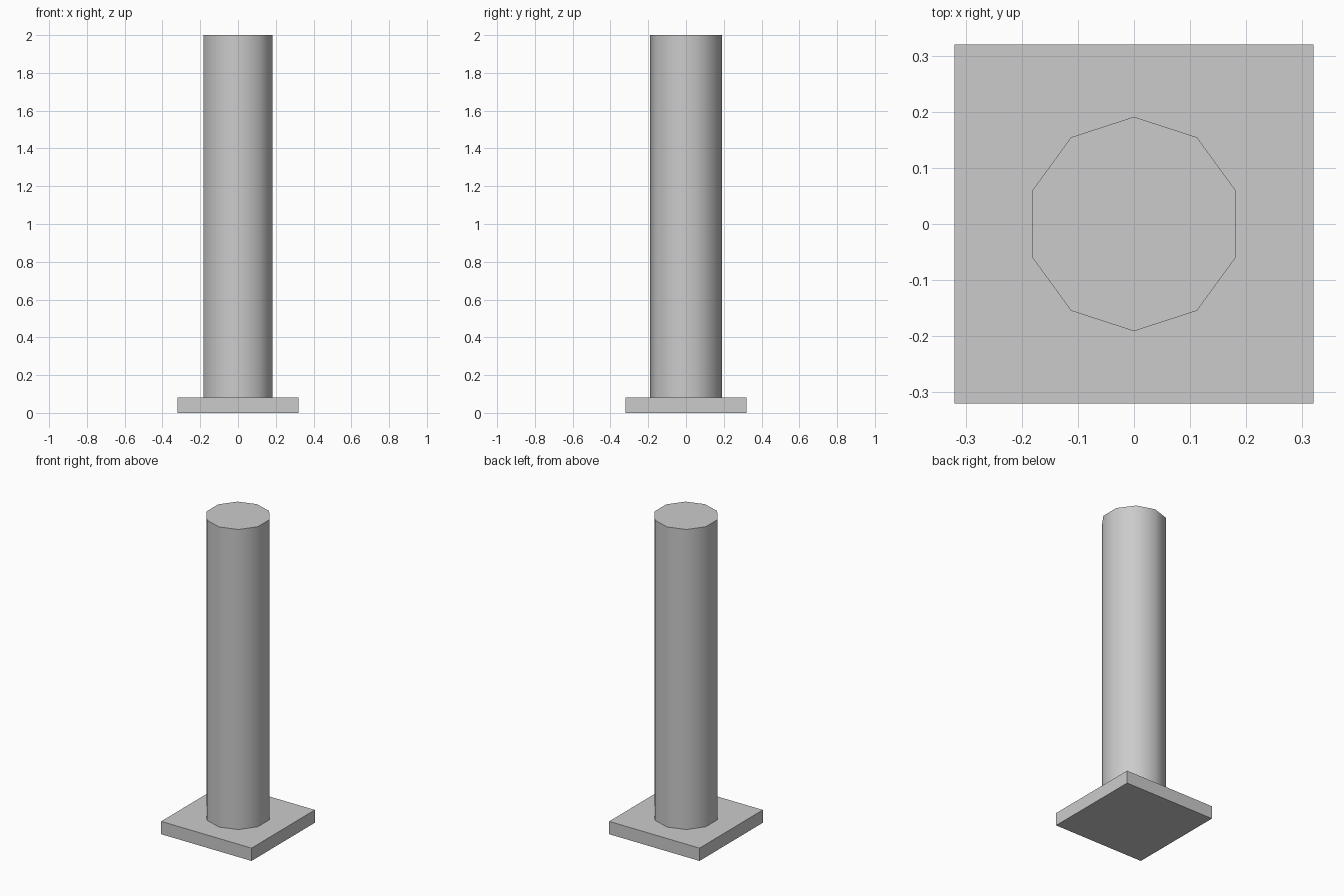
import bpy
import math

if "Cube" in bpy.data.objects:
    bpy.data.objects.remove(bpy.data.objects["Cube"])

BASE_W, BASE_H = 0.639, 0.082
TOTAL_H = 2.0
RADIUS = 0.191

# Square base plate
bpy.ops.mesh.primitive_cube_add(size=1, location=(0, 0, BASE_H / 2))
base = bpy.context.object
base.name = "base_plate"
base.scale = (BASE_W, BASE_W, BASE_H)
bpy.ops.object.transform_apply(location=False, rotation=False, scale=True)

# Ten-sided column, smooth around its sides, with sharp cap edges
column_h = TOTAL_H - BASE_H
bpy.ops.mesh.primitive_cylinder_add(vertices=10, radius=RADIUS, depth=column_h,
                                    location=(0, 0, BASE_H + column_h / 2))
column = bpy.context.object
column.name = "column"
bpy.ops.object.shade_smooth_by_angle(angle=math.radians(45))
